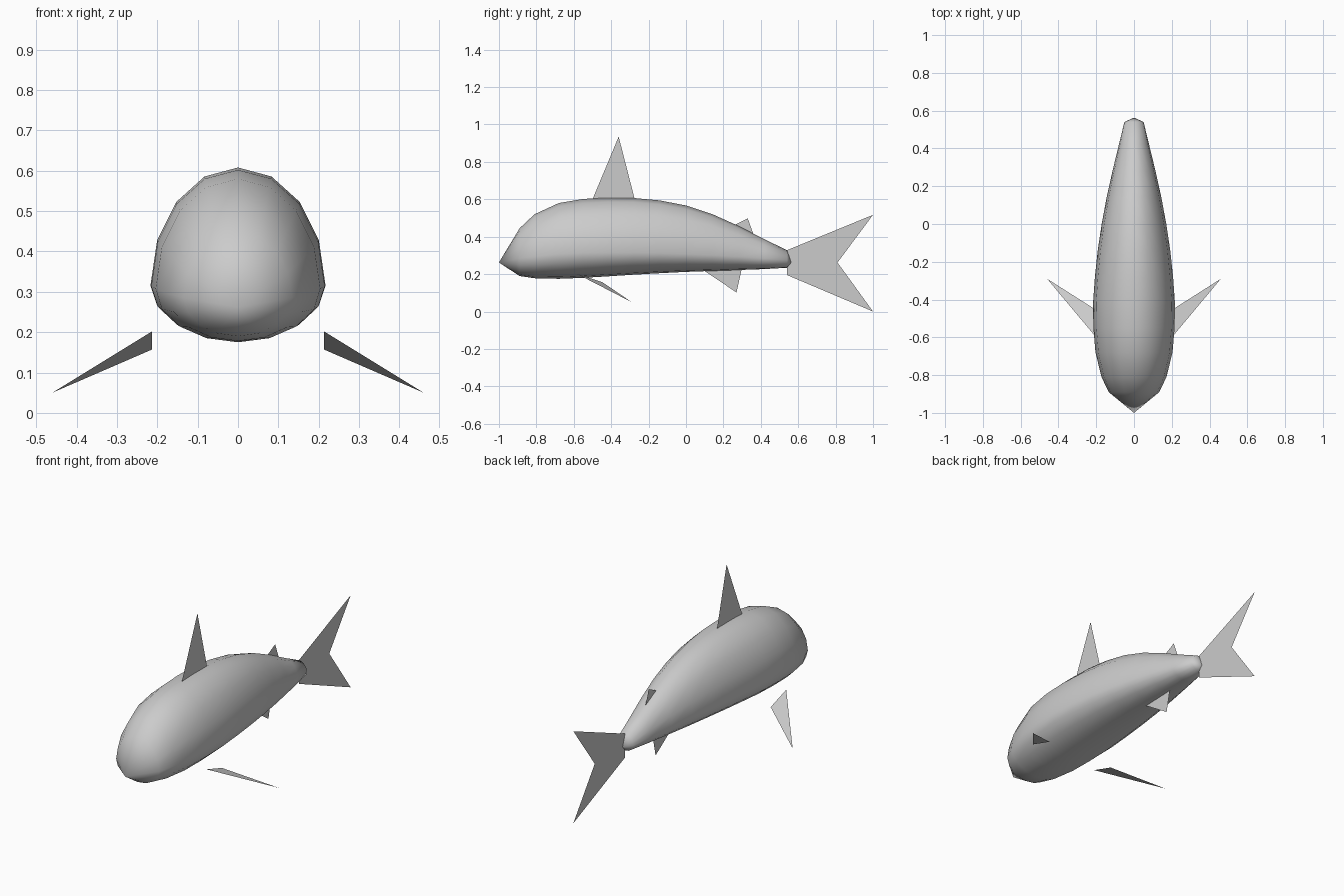
import bpy, bmesh
from math import sin, cos, pi

if "Cube" in bpy.data.objects:
    bpy.data.objects.remove(bpy.data.objects["Cube"])

SIDES = 16


def finish(bm, name, smooth=False):
    mesh = bpy.data.meshes.new(name)
    bm.to_mesh(mesh)
    bm.free()
    obj = bpy.data.objects.new(name, mesh)
    bpy.context.collection.objects.link(obj)
    for p in mesh.polygons:
        p.use_smooth = smooth
    return obj


def flat_fin(name, points):
    bm = bmesh.new()
    bm.faces.new([bm.verts.new(p) for p in points])
    return finish(bm, name)


# Body stations: y, half width, middle z, top z, bottom z
stations = [
    (-0.89, 0.134, 0.285, 0.445, 0.190),
    (-0.81, 0.172, 0.295, 0.520, 0.178),
    (-0.68, 0.204, 0.308, 0.580, 0.175),
    (-0.55, 0.215, 0.314, 0.602, 0.180),
    (-0.42, 0.217, 0.315, 0.608, 0.188),
    (-0.28, 0.207, 0.315, 0.607, 0.197),
    (-0.14, 0.192, 0.313, 0.594, 0.205),
    (0.00, 0.171, 0.308, 0.567, 0.212),
    (0.14, 0.145, 0.302, 0.521, 0.217),
    (0.28, 0.114, 0.294, 0.458, 0.222),
    (0.42, 0.080, 0.284, 0.386, 0.227),
    (0.54, 0.051, 0.275, 0.328, 0.234),
]

# Body: lofted rings closed by a nose tip and a tail tip
bm = bmesh.new()
rings = []
for y, w, mid, top, bottom in stations:
    ring = []
    for i in range(SIDES):
        a = 2 * pi * i / SIDES
        h = top - mid if sin(a) > 0 else mid - bottom
        ring.append(bm.verts.new((w * cos(a), y, mid + h * sin(a))))
    rings.append(ring)
nose = bm.verts.new((0, -1.0, 0.262))
end = bm.verts.new((0, 0.563, 0.262))
for i in range(SIDES):
    j = (i + 1) % SIDES
    for r, s in zip(rings, rings[1:]):
        bm.faces.new((r[i], r[j], s[j], s[i]))
    bm.faces.new((nose, rings[0][j], rings[0][i]))
    bm.faces.new((end, rings[-1][i], rings[-1][j]))
bmesh.ops.recalc_face_normals(bm, faces=bm.faces)
finish(bm, "body", smooth=True)

# Fins on the centre plane, given as (y, z) outlines
centre_fins = {
    "dorsal_fin": [(-0.50, 0.600), (-0.275, 0.604), (-0.36, 0.935)],
    "second_dorsal_fin": [(0.25, 0.458), (0.36, 0.416), (0.33, 0.498)],
    "anal_fin": [(0.10, 0.216), (0.27, 0.102), (0.297, 0.224)],
    "tail_fin": [(0.54, 0.195), (1.0, 0.0), (0.81, 0.262), (1.0, 0.517), (0.54, 0.328)],
}
for name, outline in centre_fins.items():
    flat_fin(name, [(0, y, z) for y, z in outline])

# Pectoral fins
for side, label in ((-1, "left"), (1, "right")):
    flat_fin(label + "_pectoral_fin", [
        (side * 0.213, -0.585, 0.202),
        (side * 0.213, -0.447, 0.157),
        (side * 0.460, -0.290, 0.050)])
